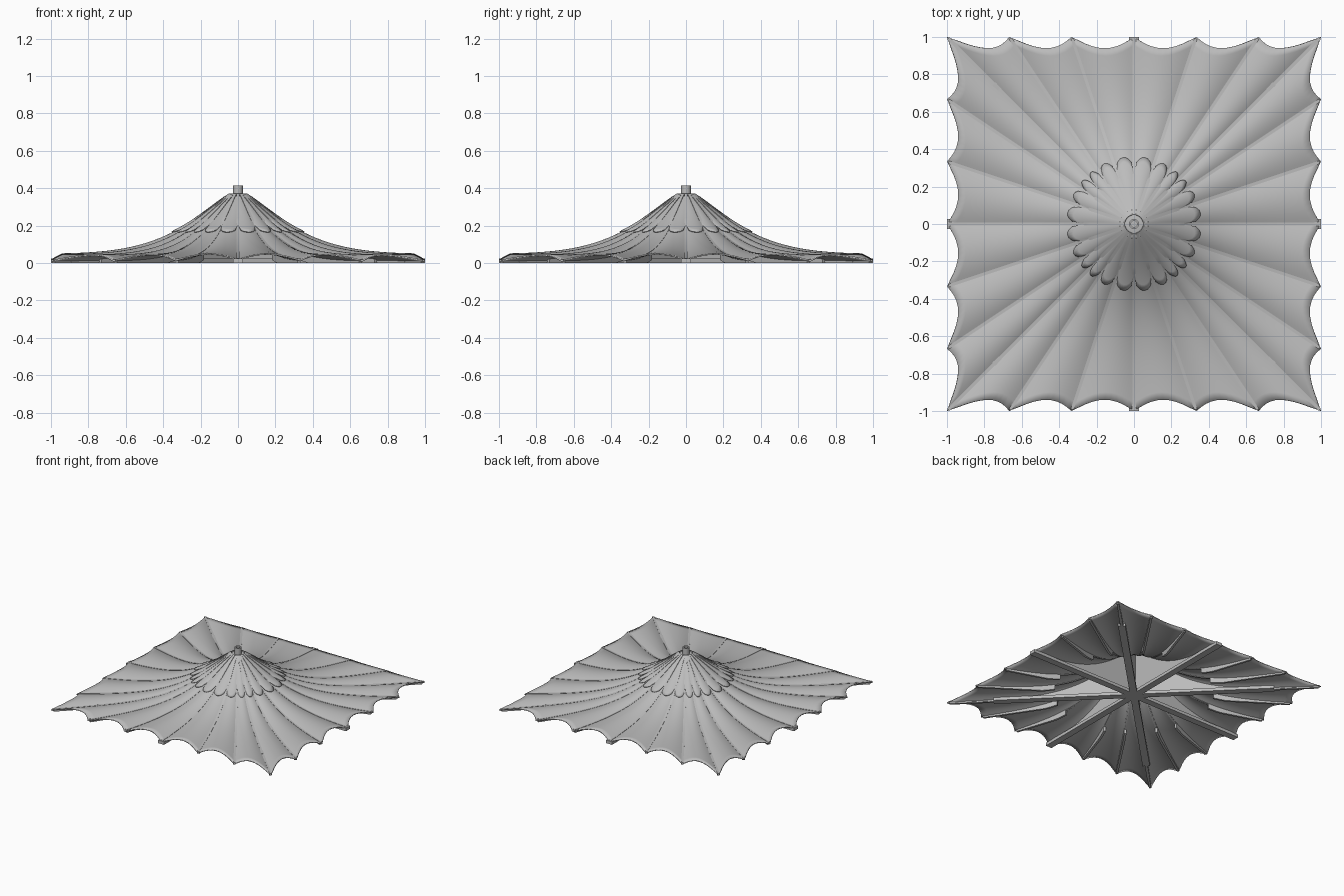
import bpy, bmesh, math
from mathutils import Vector

if bpy.data.objects.get("Cube"):
    bpy.data.objects.remove(bpy.data.objects["Cube"])

grey = bpy.data.materials.new("canopy grey")
grey.use_nodes = True
COLOUR = (0.5, 0.5, 0.5, 1)
grey.diffuse_color = COLOUR
grey.node_tree.nodes["Principled BSDF"].inputs["Base Color"].default_value = COLOUR

# Rim points: six gores on each side of the square
RIM = []
for side in range(4):
    for i in range(6):
        a, b = -1 + i / 3, -1
        for _ in range(side):
            a, b = -b, a
        RIM.append(Vector((a, b)))


def height(r):
    """Bell-shaped height of the ribs."""
    return 0.015 + 0.365 * math.exp(-(r / 0.36) ** 1.4)


def finish(bm, name, angle=35):
    bmesh.ops.remove_doubles(bm, verts=bm.verts, dist=1e-5)
    bmesh.ops.recalc_face_normals(bm, faces=bm.faces)
    mesh = bpy.data.meshes.new(name)
    bm.to_mesh(mesh)
    bm.free()
    obj = bpy.data.objects.new(name, mesh)
    bpy.context.collection.objects.link(obj)
    mesh.materials.append(grey)
    bpy.ops.object.select_all(action="DESELECT")
    obj.select_set(True)
    bpy.context.view_layer.objects.active = obj
    bpy.ops.object.shade_smooth_by_angle(angle=math.radians(angle))
    return obj


def gores(name, point, across, along, thickness):
    """Cloth sheet of 24 gores; point(rim, u, t) gives each vertex."""
    bm = bmesh.new()
    for k, a in enumerate(RIM):
        b = RIM[(k + 1) % len(RIM)]
        grid = [[bm.verts.new(point(a.lerp(b, i / across), i / across, j / along))
                 for i in range(across + 1)] for j in range(along + 1)]
        for j in range(along):
            for i in range(across):
                bm.faces.new((grid[j][i], grid[j + 1][i],
                              grid[j + 1][i + 1], grid[j][i + 1]))
    obj = finish(bm, name, 25)
    mod = obj.modifiers.new("cloth thickness", "SOLIDIFY")
    mod.thickness = thickness
    mod.offset = -1
    return obj


def canopy_point(rim, u, t):
    arch = 4 * u * (1 - u)
    edge = rim * (1 - 0.06 * arch)
    r = 0.05 + (edge.length - 0.05) * t ** 1.3
    p = rim.normalized() * r
    return p.x, p.y, height(r) + 0.03 * arch * t


def cap_point(rim, u, t):
    arch = 4 * u * (1 - u)
    r = 0.05 + (0.22 + 0.09 * math.sqrt(arch)) * t
    p = rim.normalized() * r
    return p.x, p.y, height(r) + 0.008 + 0.012 * arch * t


gores("canopy", canopy_point, 10, 28, 0.008)
gores("petal_cap", cap_point, 8, 10, 0.006)


def plank(bm, direction, start, end, width, top, bottom, steps):
    """Radial plank with curved top and bottom edges."""
    d = direction.normalized()
    n = Vector((-d.y, d.x)) * width / 2
    last = None
    for i in range(steps + 1):
        r = start + (end - start) * i / steps
        ring = []
        for s, z in ((-1, bottom), (1, bottom), (1, top), (-1, top)):
            p = d * r + n * s
            ring.append(bm.verts.new((p.x, p.y, z(r))))
        if last:
            for k in range(4):
                m = (k + 1) % 4
                bm.faces.new((last[k], last[m], ring[m], ring[k]))
        else:
            bm.faces.new(ring)
        last = ring
    bm.faces.new(last)


def planks(name, directions, start, reach, width, top, bottom, steps):
    bm = bmesh.new()
    for d in directions:
        plank(bm, d, start, reach(d), width, top, bottom, steps)
    return finish(bm, name)


def rib_top(r):
    return height(r) + (0.014 if r < 0.27 else 0.005)


main = RIM[::3]
# Slim ribs along every seam
planks("ribs", RIM, 0.05, lambda d: d.length - 0.01, 0.016, rib_top,
       lambda r: max(0.0, height(r) - 0.008), 36)
# Deeper fins under the outer part of each rib
planks("rib_fins", RIM, 0.6, lambda d: d.length - 0.02, 0.018, height,
       lambda r: max(0.0, height(r) - 0.045), 12)
# Upright webs and flat floor bars on the eight main spokes
planks("spoke_webs", main, 0.0, lambda d: d.length * 0.9, 0.024,
       lambda r: height(max(r, 0.06)) - 0.004, lambda r: 0.005, 24)
planks("spoke_bars", main, 0.0, lambda d: 1.0 if d.length < 1.1 else 1.06, 0.055,
       lambda r: 0.025, lambda r: 0.0, 1)


def lathe(name, outline, sides):
    """Turned part from (radius, height) points."""
    bm = bmesh.new()
    verts = [bm.verts.new((r, 0, z)) for r, z in outline]
    edges = [bm.edges.new(pair) for pair in zip(verts, verts[1:])]
    bmesh.ops.spin(bm, geom=verts + edges, cent=(0, 0, 0), axis=(0, 0, 1),
                   angle=math.tau, steps=sides)
    return finish(bm, name)


# Crown plate and the hollow post on top
lathe("crown_plate", [(0, 0.33), (0.085, 0.335), (0.075, 0.355), (0.055, 0.362), (0, 0.362)], 32)
lathe("top_post", [(0, 0.35), (0.026, 0.35), (0.026, 0.415), (0.017, 0.415),
                   (0.017, 0.39), (0, 0.39)], 24)
